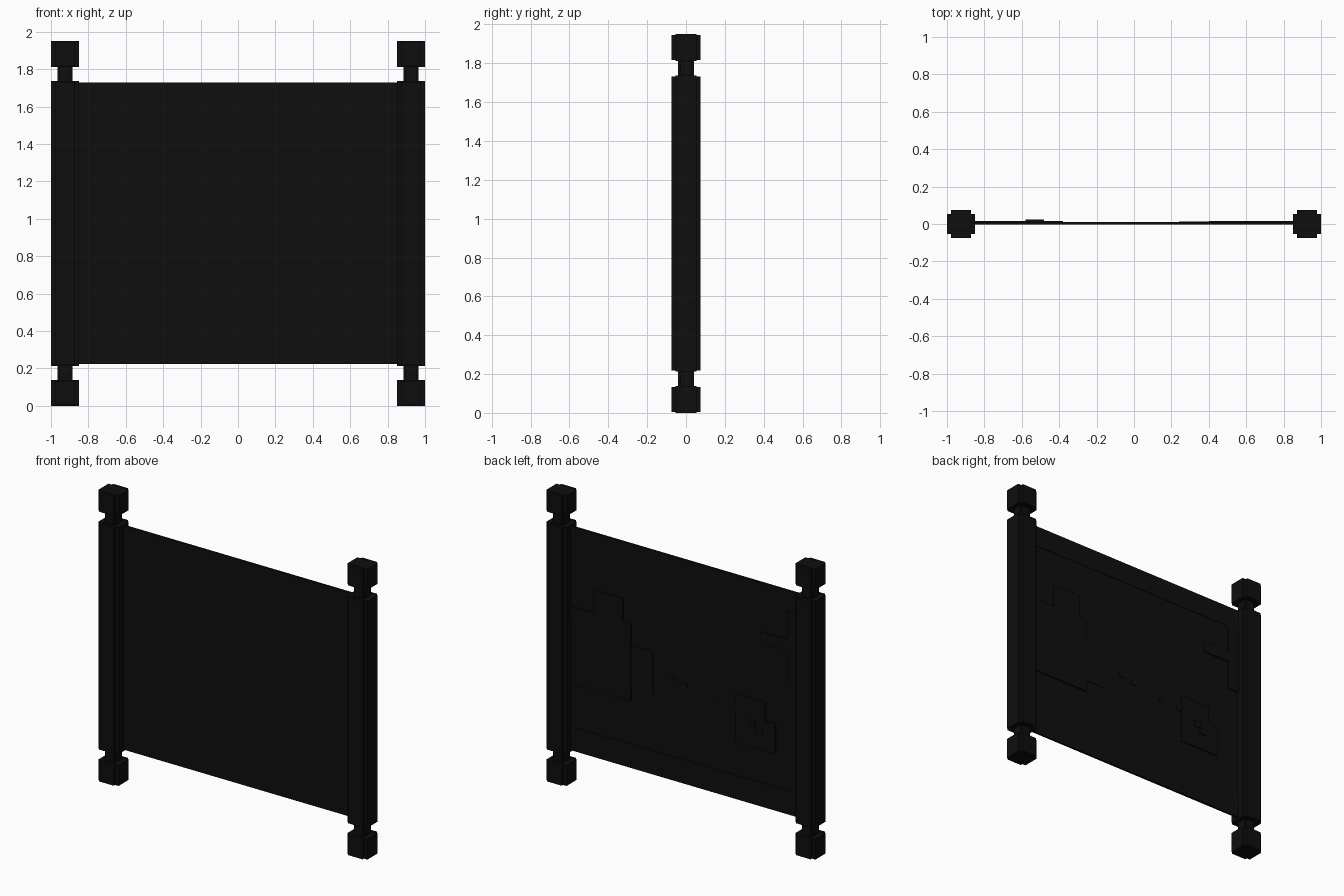
import bpy
import bmesh

if "Cube" in bpy.data.objects:
    bpy.data.objects.remove(bpy.data.objects["Cube"])

black = bpy.data.materials.new("soft_black")
black.diffuse_color = (0.0045, 0.0045, 0.0045, 1)
black.use_nodes = True
black.node_tree.nodes["Principled BSDF"].inputs["Base Color"].default_value = black.diffuse_color


def add_boxes(name, boxes):
    """One object from boxes given as (x0, x1, y0, y1, z0, z1)."""
    bm = bmesh.new()
    for x0, x1, y0, y1, z0, z1 in boxes:
        for v in bmesh.ops.create_cube(bm, size=1)["verts"]:
            v.co = (x1 if v.co.x > 0 else x0,
                    y1 if v.co.y > 0 else y0,
                    z1 if v.co.z > 0 else z0)
    mesh = bpy.data.meshes.new(name)
    bm.to_mesh(mesh)
    bm.free()
    mesh.materials.append(black)
    obj = bpy.data.objects.new(name, mesh)
    bpy.context.collection.objects.link(obj)
    return obj


def cross_post(name, cx, half, core, z0, z1, inset):
    """Upright post with notched corners, made of two crossed slabs."""
    return add_boxes(name, [
        (cx - half, cx + half, -core, core, z0, z1),
        (cx - core, cx + core, -half, half, z0 + inset, z1 - inset)])


# Scroll rods: roller, necks and end knobs on both sides
for side, cx in (("left", -0.925), ("right", 0.925)):
    cross_post(side + "_roller", cx, 0.075, 0.054, 0.214, 1.736, 0.004)
    for end, neck, knob in (("bottom", (0.12, 0.23), (0.0, 0.138)),
                            ("top", (1.72, 1.83), (1.812, 1.95))):
        cross_post(f"{side}_{end}_neck", cx, 0.041, 0.03, *neck, 0)
        cross_post(f"{side}_{end}_knob", cx, 0.075, 0.054, *knob, 0.004)

# Unrolled sheet between the rods
add_boxes("sheet", [(-0.9, 0.9, -0.003, 0.008, 0.225, 1.729)])

# Raised border bands along top and bottom of the back
add_boxes("border_bands", [(-0.9, 0.9, 0.007, 0.012, 1.587, 1.729),
                           (-0.9, 0.9, 0.007, 0.012, 0.225, 0.385)])


def relief(name, depth, rects):
    add_boxes(name, [(x0, x1, 0.007, depth, z0, z1) for x0, x1, z0, z1 in rects])


# Large blocky shapes in low relief
relief("right_relief", 0.017, [(0.40, 0.82, 0.675, 1.105),
                               (0.46, 0.675, 1.195, 1.35),
                               (0.40, 0.85, 1.105, 1.195)])
relief("right_relief_step", 0.013, [(0.24, 0.40, 0.757, 1.05)])
relief("left_relief", 0.017, [(-0.675, -0.38, 0.605, 0.81),
                              (-0.60, -0.38, 0.81, 0.935),
                              (-0.85, -0.764, 1.13, 1.585),
                              (-0.764, -0.564, 1.326, 1.40)])

# Small stepped islands
relief("islands", 0.012, [(0.08, 0.13, 0.89, 0.925), (-0.015, 0.03, 0.87, 0.90),
                          (-0.23, -0.20, 0.83, 0.86), (-0.38, -0.34, 0.82, 0.86)])
relief("left_relief_detail", 0.024, [(-0.53, -0.48, 0.75, 0.79),
                                     (-0.58, -0.53, 0.71, 0.75)])
